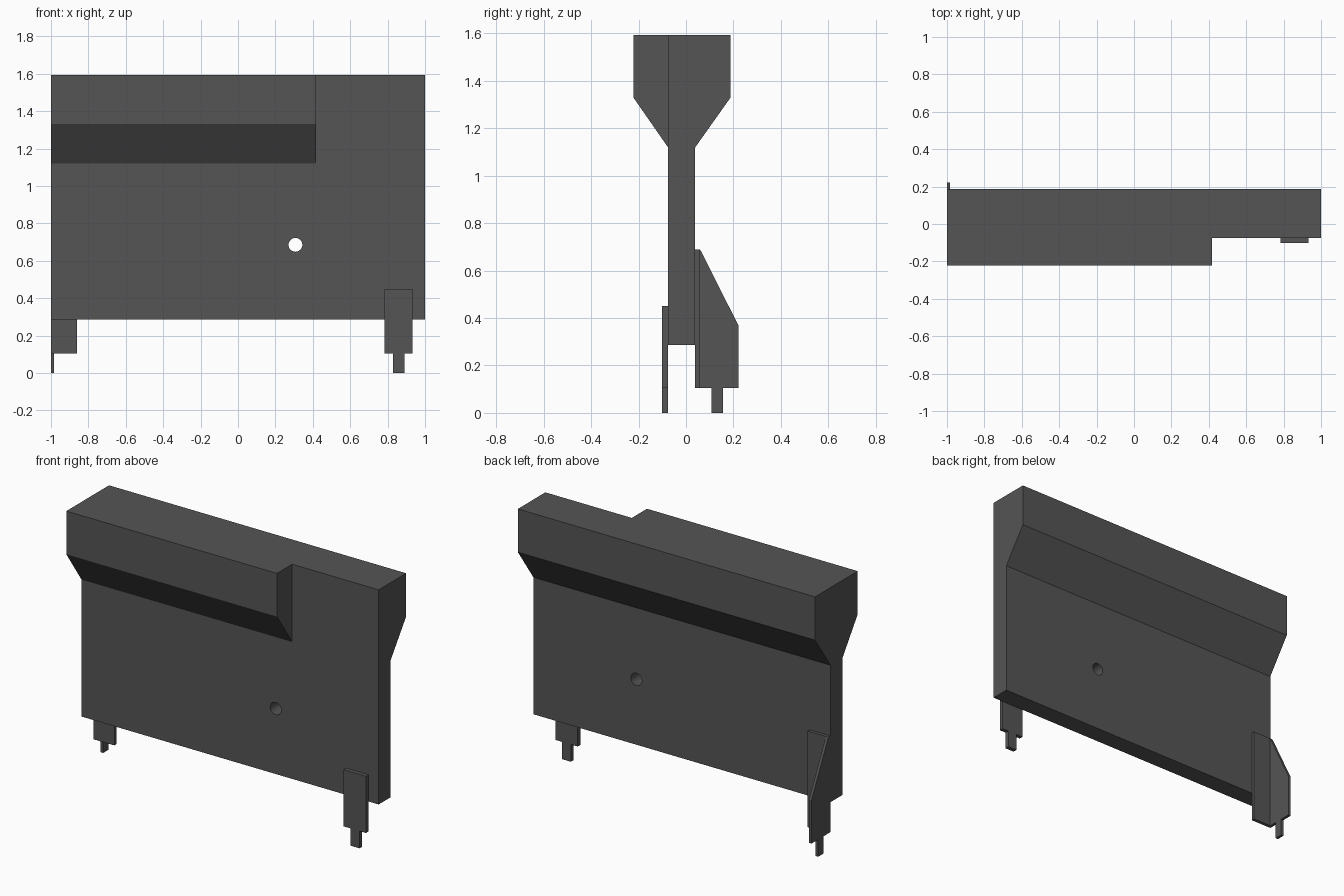
import bpy
import bmesh
import math
from mathutils import Vector

cube = bpy.data.objects.get("Cube")
if cube:
    bpy.data.objects.remove(cube, do_unlink=True)

# Single dark grey finish
grey = bpy.data.materials.new("dark_grey")
grey.use_nodes = True
colour = (0.09, 0.09, 0.09, 1.0)
grey.diffuse_color = colour
grey.node_tree.nodes["Principled BSDF"].inputs["Base Color"].default_value = colour


def prism(name, outline, axis, start, end):
    """Extrude a (y, z) outline along x, or an (x, z) outline along y."""
    bm = bmesh.new()
    if axis == "x":
        verts = [bm.verts.new((start, a, b)) for a, b in outline]
        move = Vector((end - start, 0, 0))
    else:
        verts = [bm.verts.new((a, start, b)) for a, b in outline]
        move = Vector((0, end - start, 0))
    face = bm.faces.new(verts)
    new = bmesh.ops.extrude_face_region(bm, geom=[face], use_keep_orig=True)["geom"]
    bmesh.ops.translate(bm, vec=move, verts=[v for v in new if isinstance(v, bmesh.types.BMVert)])
    bmesh.ops.recalc_face_normals(bm, faces=bm.faces)
    mesh = bpy.data.meshes.new(name)
    bm.to_mesh(mesh)
    bm.free()
    mesh.materials.append(grey)
    obj = bpy.data.objects.new(name, mesh)
    bpy.context.collection.objects.link(obj)
    return obj


# Key levels shared by the parts
FRONT, BACK = -0.076, 0.039
TOP, HEAD_LOW, NECK = 1.593, 1.33, 1.12
FOOT = 0.105

# Main panel with the full-width rear overhang
panel = prism("panel", [(FRONT, 0.287), (BACK, 0.287), (BACK, NECK),
                        (0.188, HEAD_LOW), (0.188, TOP), (FRONT, TOP)], "x", -1, 1)

# Round through hole in the panel
hole = [(0.307 + 0.037 * math.cos(math.tau * i / 32),
         0.685 + 0.037 * math.sin(math.tau * i / 32)) for i in range(32)]
cutter = prism("hole_cutter", hole, "y", -0.3, 0.3)
cutter.hide_render = True
cut = panel.modifiers.new("hole", "BOOLEAN")
cut.operation = "DIFFERENCE"
cut.solver = "EXACT"
cut.object = cutter
bpy.context.view_layer.objects.active = panel
bpy.ops.object.modifier_apply(modifier=cut.name)
bpy.data.objects.remove(cutter, do_unlink=True)

# Shorter front overhang
prism("front_overhang", [(FRONT, NECK), (FRONT, TOP), (-0.222, TOP), (-0.222, HEAD_LOW)],
      "x", -1, 0.418)

# Flat front leg with a narrow tab
prism("front_leg", [(0.782, 0.45), (0.782, FOOT), (0.828, FOOT), (0.828, 0),
                    (0.889, 0), (0.889, FOOT), (0.932, FOOT), (0.932, 0.45)],
      "y", -0.101, FRONT)

# Rear angle bracket: mounting plate and tapered fin with a tab
prism("bracket_plate", [(-0.983, FOOT), (-0.86, FOOT), (-0.86, 0.69), (-0.983, 0.69)],
      "y", BACK, 0.059)
prism("bracket_fin", [(BACK, 0.69), (BACK, FOOT), (0.108, FOOT), (0.108, 0),
                      (0.157, 0), (0.157, FOOT), (0.222, FOOT), (0.222, 0.367),
                      (0.059, 0.69)], "x", -1, -0.983)

# Smooth only the wall of the hole
bpy.ops.object.select_all(action="DESELECT")
panel.select_set(True)
bpy.context.view_layer.objects.active = panel
bpy.ops.object.shade_smooth_by_angle(angle=math.radians(25))
